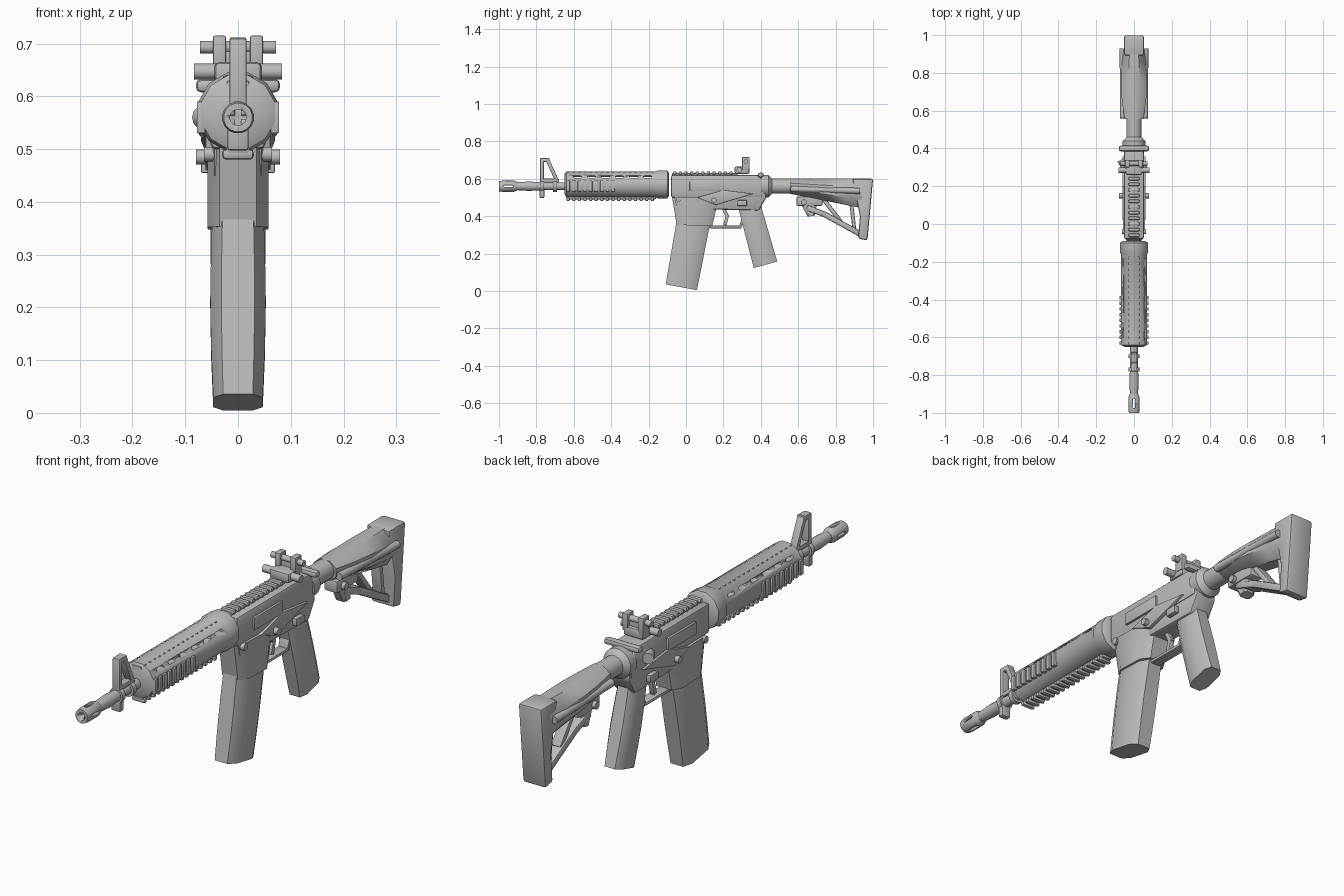
import bpy, bmesh, math
from mathutils import Vector

default_cube = bpy.data.objects.get("Cube")
if default_cube:
    bpy.data.objects.remove(default_cube)

BORE = .56          # height of the barrel line
RAIL = .63          # height of the top rail ribs
PITCH = .03         # spacing of the rail ribs
SIDES = (-1, 1)
LEVEL = Vector((0, 1, 0))

grey = bpy.data.materials.new("matte_grey")
grey.use_nodes = True
colour = (.5, .5, .5, 1)
grey.diffuse_color = colour
grey.node_tree.nodes["Principled BSDF"].inputs["Base Color"].default_value = colour


def apply_modifier(obj, kind, **settings):
    bpy.context.view_layer.objects.active = obj
    modifier = obj.modifiers.new(kind.title(), kind)
    for key, value in settings.items():
        setattr(modifier, key, value)
    bpy.ops.object.modifier_apply(modifier=modifier.name)


def finish(name, bm, bevel=0):
    bmesh.ops.recalc_face_normals(bm, faces=bm.faces)
    mesh = bpy.data.meshes.new(name)
    bm.to_mesh(mesh)
    bm.free()
    mesh.materials.append(grey)
    obj = bpy.data.objects.new(name, mesh)
    bpy.context.collection.objects.link(obj)
    if bevel:
        apply_modifier(obj, "BEVEL", width=bevel, segments=2)
    bpy.ops.object.select_all(action="DESELECT")
    obj.select_set(True)
    bpy.context.view_layer.objects.active = obj
    bpy.ops.object.shade_smooth_by_angle(angle=math.radians(40))
    return obj


def loft(name, rings, bevel=0):
    """Join equal rings of points into a capped solid."""
    bm = bmesh.new()
    rows = [[bm.verts.new(point) for point in ring] for ring in rings]
    for near, far in zip(rows, rows[1:]):
        for i in range(len(near)):
            bm.faces.new((near[i - 1], near[i], far[i], far[i - 1]))
    bm.faces.new(rows[0])
    bm.faces.new(rows[-1])
    return finish(name, bm, bevel)


def ring(centre, width, depth, direction, sides):
    """Flat-sided ellipse spanned by x and the given direction."""
    points = []
    for i in range(sides):
        turn = math.tau * (i + .5) / sides
        across = Vector((width * math.cos(turn), 0, 0))
        points.append(centre + (across + direction * depth * math.sin(turn)) / math.cos(math.pi / sides))
    return points


def turned(name, stations, z=BORE, sides=16):
    """Turned part along y from (y, radius) stations."""
    up = Vector((0, 0, 1))
    return loft(name, [ring(Vector((0, y, z)), r, r, up, sides) for y, r in stations])


def plate(name, outline, half, x=0):
    """Side outline of (y, z) points thickened across x."""
    faces = [[(x + s * half, y, z) for y, z in outline] for s in SIDES]
    return loft(name, faces, bevel=min(half / 4, .01))


def box(name, y, z, length, height, half, x=0):
    l, h = length / 2, height / 2
    return plate(name, [(y - l, z - h), (y + l, z - h), (y + l, z + h), (y - l, z + h)], half, x)


def rod(name, start, end, radius):
    a, b = Vector(start), Vector(end)
    bm = bmesh.new()
    bmesh.ops.create_cone(bm, cap_ends=True, segments=12, radius1=radius,
                          radius2=radius, depth=(b - a).length)
    rotation = (b - a).to_track_quat("Z", "Y").to_matrix()
    bmesh.ops.rotate(bm, verts=bm.verts, matrix=rotation)
    bmesh.ops.translate(bm, verts=bm.verts, vec=(a + b) / 2)
    return finish(name, bm)


def cross_rod(name, y, z, reach, radius):
    return rod(name, (-reach, y, z), (reach, y, z), radius)


def strip(name, path, half, thick):
    """Flat bars following a (y, z) path."""
    for start, end in zip(path, path[1:]):
        p, q = Vector(start), Vector(end)
        along = (q - p).normalized() * thick / 2
        side = along.orthogonal()
        p, q = p - along, q + along
        plate(name, [p + side, p - side, q - side, q + side], half)


def slanted(name, top, bottom, depths, width, swell=0, steps=4):
    """Chamfered block along a leaning axis, with ends square to it."""
    a, b = Vector((0, *top)), Vector((0, *bottom))
    lean = (b - a).normalized().cross(Vector((-1, 0, 0)))
    rings = []
    for step in range(steps + 1):
        t = step / steps
        half = (depths[0] * (1 - t) + depths[1] * t) / 2
        wide = width * (1 + swell * math.sin(math.pi * t))
        centre = a.lerp(b, t)
        corners = [(-1, -.6), (-.6, -1), (.6, -1), (1, -.6)]
        outline = corners + [(-u, -v) for u, v in corners]
        rings.append([centre + Vector((u * wide, 0, 0)) + lean * v * half for u, v in outline])
    return loft(name, rings)


def cut(target, cutters):
    for cutter in cutters:
        cutter.hide_render = True
        apply_modifier(target, "BOOLEAN", object=cutter, solver="EXACT")
        bpy.data.objects.remove(cutter)


def rib_row(name, start, count, z, height, half, x=0):
    for i in range(count):
        box(name, start + i * PITCH, z, PITCH * .6, height, half, x)


# Barrel and slotted muzzle
turned("barrel", [(-.92, .02), (-.84, .025), (-.74, .02), (-.6, .02)])
muzzle = turned("muzzle", [(-1, .027), (-.98, .03), (-.92, .03), (-.9, .022)])
cut(muzzle, [turned("bore_cutter", [(-1.1, .015), (-.93, .015)]),
             box("side_slot_cutter", -.95, BORE, .05, .01, .05),
             box("upright_slot_cutter", -.95, BORE, .05, .1, .006)])

# Front sight tower
strip("front_sight_frame", [(-.77, BORE), (-.77, .7), (-.74, .7), (-.69, .59), (-.77, .59)], .016, .02)
strip("front_sight_foot", [(-.77, BORE), (-.77, .51)], .02, .025)
for y in (-.77, -.7):
    turned("barrel_collar", [(y - .01, .03), (y + .01, .03)])

# Handguard with vent slots
guard = turned("handguard", [(-.65, .05), (-.64, .07), (-.16, .07), (-.15, .075),
                             (-.1, .075), (-.09, .06)], z=.57, sides=12)
cut(guard, [box("vent_cutter", -.58 + i * PITCH * 2.5, .61, PITCH * 1.5, .012, .1) for i in range(6)])

# Ribbed rails on the top, bottom and both sides
box("handguard_top_rail", -.37, RAIL - .01, .56, .02, .022)
box("receiver_top_rail", .1, RAIL - .01, .35, .02, .022)
box("handguard_bottom_rail", -.4, .5, .48, .02, .022)
rib_row("handguard_top_rib", -.63, 18, RAIL, .02, .03)
rib_row("receiver_top_rib", -.06, 11, RAIL, .02, .03)
rib_row("bottom_rib", -.63, 16, .49, .02, .03)
for s in SIDES:
    box("side_rail", -.51, BORE, .26, .04, .01, s * .06)
    rib_row("side_rib", -.63, 9, BORE, .06, .008, s * .07)

# Upper and lower receiver
plate("upper_receiver", [(-.08, .5), (.42, .5), (.42, .59), (.38, .62), (-.08, .62)], .052)
plate("lower_receiver", [(-.07, .53), (-.05, .44), (.39, .43), (.43, .5), (.42, BORE)], .047)
slanted("magazine_well", (.05, .5), (.045, .35), (.25, .19), .058)

# Magazine and pistol grip
slanted("magazine", (.045, .4), (-.025, .02), (.18, .17), .047, swell=.12)
slanted("pistol_grip", (.34, .45), (.425, .14), (.12, .13), .038, swell=.15)

# Trigger and guard
strip("trigger_guard", [(.13, .342), (.29, .342), (.31, .4)], .022, .014)
strip("trigger", [(.2, .44), (.22, .4), (.21, .36)], .01, .018)

# Receiver details on both sides
for s in SIDES:
    box("port_cover", .11, BORE, .18, .05, .007, s * .054)
    plate("side_fence", [(.06, .5), (.16, .46), (.36, .52), (.2, .54)], .012, s * .05)
    strip_end = s * .06
    box("selector_lever", .3, .47, .05, .03, .01, strip_end)
cross_rod("takedown_pin", .15, .485, .08, .014)
cross_rod("pivot_pin", -.04, .49, .064, .014)
rod("forward_assist", (-.045, .3, BORE), (-.068, .34, BORE), .022)

# Charging handle
box("charging_handle_stem", .33, .61, .17, .02, .02)
box("charging_handle_grip", .4, .62, PITCH, .025, .08)

# Rear sight
box("rear_sight_base", .3, .645, .08, .04, .045)
cross_rod("rear_sight_drum", .285, .647, .083, .015)
cross_rod("rear_sight_knob", .32, .693, .072, .012)
box("rear_sight_aperture", .32, .67, .016, .06, .03)
for s in SIDES:
    box("rear_sight_ear", .32, .68, .04, .07, .012, s * .035)

# Buffer tube
turned("buffer_tube", [(.4, .06), (.44, .06), (.46, .04), (.9, .04)])

# Stock body widening and deepening towards the rear
stock_rings = []
for step in range(5):
    t = step / 4
    deep = .04 + .04 * t
    stock_rings.append(ring(Vector((0, .555 + .4 * t, .6 - deep)), .05 + .02 * math.sin(math.pi * t),
                            deep, Vector((0, 0, 1)), 8))
loft("stock_body", stock_rings)
for s in SIDES:
    rod("stock_side_tube", (s * .058, BORE, .545), (s * .06, .93, .535), .016)

# Butt plate, struts and adjustment lever
plate("butt_plate", [(.89, .6), (1, .6), (.97, .27), (.92, .28), (.93, .4)], .052)
strip("stock_lower_strut", [(.66, .44), (.74, .41), (.94, .3)], .03, .03)
strip("stock_inner_strut", [(.72, .51), (.82, .38)], .022, .022)
strip("stock_rear_rib", [(.88, .5), (.9, .33)], .022, .02)
box("adjust_lever", .66, .48, .14, .05, .03)
slanted("adjust_lever_tab", (.66, .46), (.67, .4), (.08, .04), .025)
cross_rod("lever_pin", .63, .475, .045, .015)
